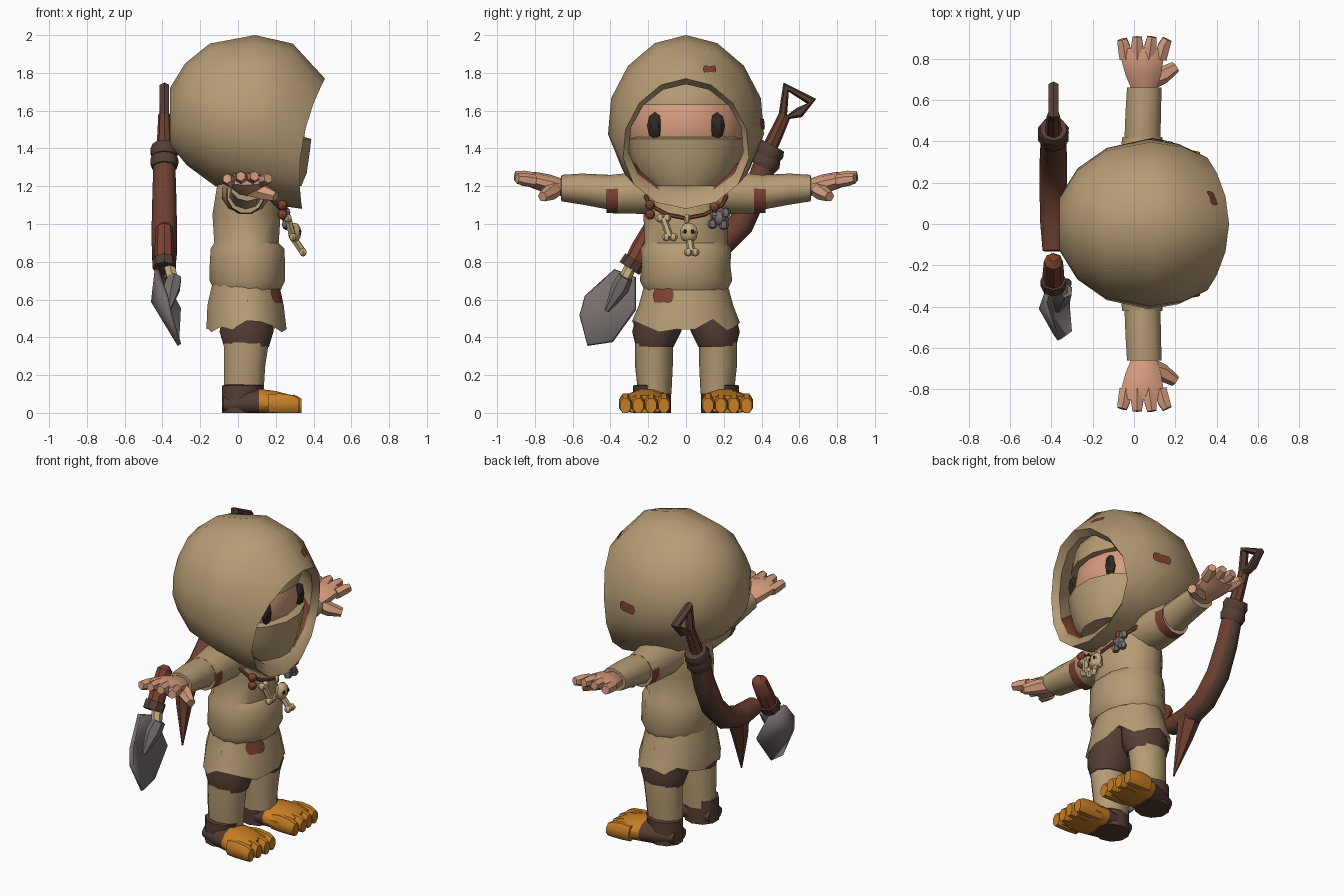
import bpy, bmesh, math, random
from mathutils import Vector, Matrix
from mathutils.bvhtree import BVHTree

random.seed(4)
if "Cube" in bpy.data.objects:
    bpy.data.objects.remove(bpy.data.objects["Cube"])


def material(name, *rgb):
    m = bpy.data.materials.new(name)
    m.use_nodes = True
    col = [(c / 255) ** 2.2 for c in rgb] + [1]
    m.diffuse_color = col
    m.node_tree.nodes["Principled BSDF"].inputs["Base Color"].default_value = col
    return m


cloth = material("tan cloth", 180, 154, 115)
skin = material("skin", 212, 154, 124)
red = material("red brown patch", 125, 68, 52)
brown = material("dark brown wrap", 86, 64, 55)
orange = material("orange foot", 198, 126, 42)
metal = material("grey metal", 118, 110, 109)
bone = material("bone", 194, 170, 126)
dark = material("eye black", 52, 43, 38)
leather = material("leather", 108, 66, 52)


def finish(name, bm, mats, rule=None):
    bmesh.ops.recalc_face_normals(bm, faces=bm.faces)
    if rule:
        for f in bm.faces:
            f.material_index = rule(f.calc_center_median(), f.normal)
    me = bpy.data.meshes.new(name)
    bm.to_mesh(me)
    bm.free()
    for m in mats:
        me.materials.append(m)
    ob = bpy.data.objects.new(name, me)
    bpy.context.collection.objects.link(ob)
    return ob


def skin_rings(name, rings, mats, caps=(True, True), closed=False, rule=None):
    bm = bmesh.new()
    vs = [[bm.verts.new(p) for p in r] for r in rings]
    n = len(vs[0])
    for a, b in zip(vs, vs[1:] + ([vs[0]] if closed else [])):
        for i in range(n):
            bm.faces.new((a[i], a[(i + 1) % n], b[(i + 1) % n], b[i]))
    if not closed:
        for r, cap in ((vs[0], caps[0]), (vs[-1], caps[1])):
            if cap:
                bm.faces.new(r)
    return finish(name, bm, mats, rule)


def loft(name, axis, rows, mats, n=10, rule=None, caps=(True, True), jag=0):
    # rows: position on axis, two centre values, two radii
    rings = []
    for k, (p, c1, c2, r1, r2) in enumerate(rows):
        ring = []
        for i in range(n):
            a = math.tau * (i + .5) / n
            q = [c1 + r1 * math.cos(a), c2 + r2 * math.sin(a)]
            drop = random.uniform(-jag, jag) if k == len(rows) - 1 else 0
            q.insert("xyz".index(axis), p + drop)
            q[2] = max(q[2], 0)
            ring.append(q)
        rings.append(ring)
    return skin_rings(name, rings, mats, caps, rule=rule)


def tube(name, pts, radii, mats, n=8, closed=False, rule=None):
    pts = [Vector(p) for p in pts]
    m, rings = len(pts), []
    for i, p in enumerate(pts):
        if closed:
            t = pts[(i + 1) % m] - pts[i - 1]
        else:
            t = pts[min(i + 1, m - 1)] - pts[max(i - 1, 0)]
        u = t.cross(Vector((1, 0, .01))).normalized()
        v = t.cross(u).normalized()
        r = radii[i] if isinstance(radii, (list, tuple)) else radii
        rings.append([p + r * (u * math.cos(a) + v * math.sin(a))
                      for a in (math.tau * j / n for j in range(n))])
    return skin_rings(name, rings, mats, closed=closed, rule=rule)


def ball(name, loc, scale, mat, seg=8, rows=6):
    bm = bmesh.new()
    bmesh.ops.create_uvsphere(bm, u_segments=seg, v_segments=rows, radius=1,
                              matrix=Matrix.LocRotScale(Vector(loc), None, Vector(scale)))
    return finish(name, bm, [mat])


def patch(name, target, origin, direction, across, w, h):
    # thin cloth plate projected onto a surface
    me = target.data
    tree = BVHTree.FromPolygons([v.co for v in me.vertices], [p.vertices for p in me.polygons])
    bm, d, across = bmesh.new(), Vector(direction), Vector(across)
    bmesh.ops.create_grid(bm, x_segments=6, y_segments=4, size=.5)
    for v in bm.verts:
        squeeze = 1 - .8 * v.co.y ** 2
        o = Vector(origin) + across * v.co.x * w * squeeze + Vector((0, 0, v.co.y * h + random.uniform(-.003, .003)))
        v.co = tree.ray_cast(o, d)[0] - d * .008
    finish(name, bm, [red])


# Hood: rings running from the back of the head to the rim, then inward
hood_rows = [(-.36, -.36, 1.72, 1.42, .13, 0), (-.28, -.27, 1.85, 1.31, .27, 0), (-.15, -.12, 1.955, 1.2, .37, 0),
             (.09, .06, 2.0, 1.14, .415, 0), (.29, .2, 1.955, 1.1, .39, .02), (.46, .34, 1.77, 1.08, .335, .06),
             (.41, .3, 1.74, 1.15, .305, .05), (.2, .2, 1.86, 1.2, .34, 0), (.1, .1, 1.9, 1.22, .37, 0)]
rings = []
for xt, xb, zt, zb, ry, inset in hood_rows:
    ring = []
    for i in range(14):
        a = math.tau * i / 14
        k = (1 + math.cos(a)) / 2
        ring.append((xb + (xt - xb) * k - inset * math.sin(a) ** 2,
                     ry * math.sin(a) * (1 - .09 * math.cos(a)), zb + (zt - zb) * k))
    rings.append(ring)
hood = skin_rings("hood", rings, [cloth, red], caps=(True, False),
                  rule=lambda c, n: int(n.dot(c - Vector((.1, 0, 1.55))) < 0 and c.x < .3 and 1.2 < c.z < 1.45))
patch("hood_side_patch", hood, (.13, 1, 1.53), (0, -1, 0), (1, 0, 0), .12, .055)
patch("hood_front_patch", hood, (1, .125, 1.82), (-1, 0, 0), (0, 1, 0), .07, .035)

# Face, scarf and headband
ball("head", (.06, 0, 1.52), (.3, .32, .3), skin, 16, 10)
loft("face_scarf", "z", [(1.2, .14, 0, .2, .2), (1.27, .13, 0, .24, .265), (1.37, .12, 0, .265, .3),
                         (1.45, .12, 0, .275, .31), (1.46, .12, 0, .24, .28)], [cloth], 14)
loft("headband", "z", [(1.63, .08, 0, .295, .315), (1.75, .08, 0, .28, .29), (1.85, .08, 0, .2, .2)], [cloth], 14)
for s in (1, -1):
    ball("eye", (.317, s * .165, 1.52), (.025, .042, .072), dark, 6, 4)

# Tunic with frayed neckline, and skirt
loft("tunic", "z", [(.65, .05, 0, .18, .22), (.7, .05, 0, .205, .245), (.78, .05, 0, .205, .235),
                    (.87, .05, 0, .2, .24), (.9, .045, 0, .175, .22), (1.05, .045, 0, .185, .225),
                    (1.14, .045, 0, .17, .225), (1.2, .045, 0, .16, .22), (1.28, .04, 0, .1, .13)],
     [cloth, red], 14, rule=lambda c, n: int(c.z > 1.14 and c.x > .07 and abs(c.y) > .1))
skirt = loft("ragged_skirt", "z", [(.68, .04, 0, .18, .22), (.57, .04, 0, .205, .25), (.46, .045, 0, .215, .285)],
             [cloth], 18, caps=(True, False), jag=.035)
patch("skirt_patch", skirt, (1, -.12, .62), (-1, 0, 0), (0, 1, 0), .11, .07)

for s, side in ((1, "left"), (-1, "right")):
    # Sleeves with frayed red cuffs, and arms
    loft("sleeve_" + side, "y", [(s * .1, .04, 1.16, .13, .11), (s * .24, .04, 1.165, .125, .115),
                                 (s * .36, .04, 1.16, .108, .108), (s * .42, .04, 1.158, .1, .103)],
         [cloth, red], 12, rule=lambda c, n: int(abs(c.y) > .37 and n.z < .3 and abs(n.y) < .8))
    loft("arm_" + side, "y", [(s * .38, .04, 1.165, .092, .094), (s * .55, .045, 1.185, .09, .082),
                              (s * .66, .05, 1.19, .088, .07), (s * .662, .05, 1.19, .06, .045)], [cloth], 10)
    # Hands
    loft("palm_" + side, "y", [(s * .64, .05, 1.19, .06, .045), (s * .72, .045, 1.21, .09, .052),
                               (s * .8, .04, 1.23, .108, .046), (s * .85, .04, 1.235, .11, .03)], [skin], 10)
    for i in range(4):
        x = -.04 + i * .056
        z = 1.25 - 2 * (x - .045) ** 2
        tube("finger_" + side, [(x, s * .8, z - .01), (x * 1.15 - .003, s * .86, z),
                                (x * 1.3 - .006, s * (.912 - .012 * abs(i - 1.5)), z + .005)],
             [.034, .034, .026], [skin], 6)
    tube("thumb_" + side, [(.07, s * .69, 1.19), (.14, s * .72, 1.165), (.2, s * .76, 1.145)],
         [.045, .042, .028], [skin], 6)
    # Legs
    loft("shorts_" + side, "z", [(.6, .05, s * .12, .12, .12), (.43, .045, s * .155, .15, .13),
                                 (.35, .045, s * .165, .125, .1)], [brown], 10)
    loft("leg_" + side, "z", [(.38, .045, s * .17, .125, .1), (.25, .035, s * .17, .115, .1),
                              (.1, .03, s * .165, .11, .088)], [cloth], 10)
    loft("ankle_wrap_" + side, "z", [(0, .015, s * .18, .105, .1), (.08, .015, s * .18, .105, .1),
                                     (.145, .025, s * .18, .115, .1), (.15, .025, s * .18, .09, .075)], [brown], 10)
    loft("foot_" + side, "x", [(-.08, s * .18, .045, .07, .045), (.02, s * .19, .05, .105, .07),
                               (.11, s * .205, .055, .12, .075), (.2, s * .215, .052, .138, .066),
                               (.29, s * .22, .045, .135, .048)], [brown, orange], 12,
         rule=lambda c, n: int(c.x > .11))
    for i in range(4):
        y, short = s * (.117 + i * .068), .008 * abs(i - 1)
        loft("toe_" + side, "x", [(.16, y, .05, .03, .05), (.22, y, .05, .036, .057), (.305 - short, y, .045, .037, .052),
                                  (.335 - short, y, .038, .03, .042)], [orange], 8)

# Necklace with charms
tube("necklace_cord", [(.1, -.24, 1.2), (.21, -.19, 1.1), (.25, -.1, 1.05), (.26, 0, 1.03),
                       (.25, .1, 1.05), (.21, .19, 1.1), (.1, .24, 1.2)], .011, [red], 6)
for y, z in ((-.19, 1.1), (-.19, 1.05), (.15, 1.09)):
    ball("red_bead", (.235, y, z), (.027, .027, .027), red)


def bone_charm(name, top, bottom):
    tube(name + "_shaft", [top, bottom], .02, [bone], 6)
    for x, y, z in (top, bottom):
        for s in (1, -1):
            ball(name + "_knuckle", (x, y + s * .018, z), (.022, .024, .022), bone, 6, 5)


bone_charm("bone_charm", (.265, -.12, 1.03), (.29, -.085, .93))
bone_charm("long_bone_charm", (.29, .015, .93), (.345, .03, .85))
ball("skull_charm", (.3, .015, .955), (.035, .048, .052), bone)
for s in (1, -1):
    ball("skull_socket", (.33, .015 + s * .02, .96), (.007, .01, .012), dark, 6, 4)
ball("skull_loop", (.27, .005, 1.025), (.015, .015, .03), bone, 6, 4)
for y, z, r in ((.14, 1.0, .028), (.175, 1.03, .04), (.21, 1.06, .028), (.2, .995, .028), (.15, 1.045, .024)):
    ball("grey_charm", (.255, y, z), (.026, r, r), metal, 6, 4)

# Carried tool: handle loop, grip, curved sheath and tip
X = -.39


def back(*pts):
    return [(X, y, z) for y, z in pts]


tube("handle_loop", back((.53, 1.725), (.665, 1.65), (.6, 1.59), (.51, 1.56)), .028, [brown], 6, closed=True)
tube("handle_shaft", back((.525, 1.58), (.47, 1.46), (.41, 1.33)), [.032, .038, .042], [leather])
for y, z in ((.445, 1.385), (.425, 1.33)):
    tube("sheath_collar", back((y + .016, z + .03), (y, z), (y - .016, z - .03)), [.066, .078, .068], [brown], 10)
tube("curved_sheath", back((.425, 1.34), (.37, 1.17), (.29, 1.0), (.17, .88), (.02, .83), (-.13, .84)),
     [.06, .066, .07, .07, .068, .055], [leather, brown], 10,
     rule=lambda c, n: int(n.x < .5 and n.z < -.2))
tube("sheath_tip", [(X, .04, .84), (-.38, 0, .7), (-.35, -.06, .46)], [.07, .048, .004], [leather], 6)

# Spade
tube("spade_grip", back((-.165, 1.0), (-.18, .98), (-.24, .87), (-.29, .77)), [.02, .046, .052, .05], [red], 8)
tube("spade_collar", back((-.27, .81), (-.3, .765)), .062, [brown], 8)
tube("spade_stick", [(-.37, -.28, .8), (-.34, -.34, .68)], .032, [bone], 6)
tube("spade_socket", [(-.335, -.32, .72), (-.35, -.35, .66), (-.37, -.42, .54)], [.04, .048, .012], [metal], 6)
outline = [(-.4, -.27, .72), (-.43, -.38, .76), (-.38, -.53, .62), (-.36, -.56, .52),
           (-.31, -.52, .36), (-.32, -.39, .38), (-.31, -.27, .55)]
bm = bmesh.new()
rim = [bm.verts.new(p) for p in outline]
mid = bm.verts.new((-.45, -.41, .59))
for i, v in enumerate(rim):
    bm.faces.new((v, rim[(i + 1) % len(rim)], mid))
blade = finish("spade_blade", bm, [metal])
blade.modifiers.new("thickness", "SOLIDIFY").thickness = .022
blade.modifiers["thickness"].offset = 0

# Smooth shading with sharp edges kept
for ob in bpy.context.scene.objects:
    ob.select_set(ob.type == "MESH")
bpy.context.view_layer.objects.active = hood
bpy.ops.object.shade_smooth_by_angle(angle=math.radians(42))
